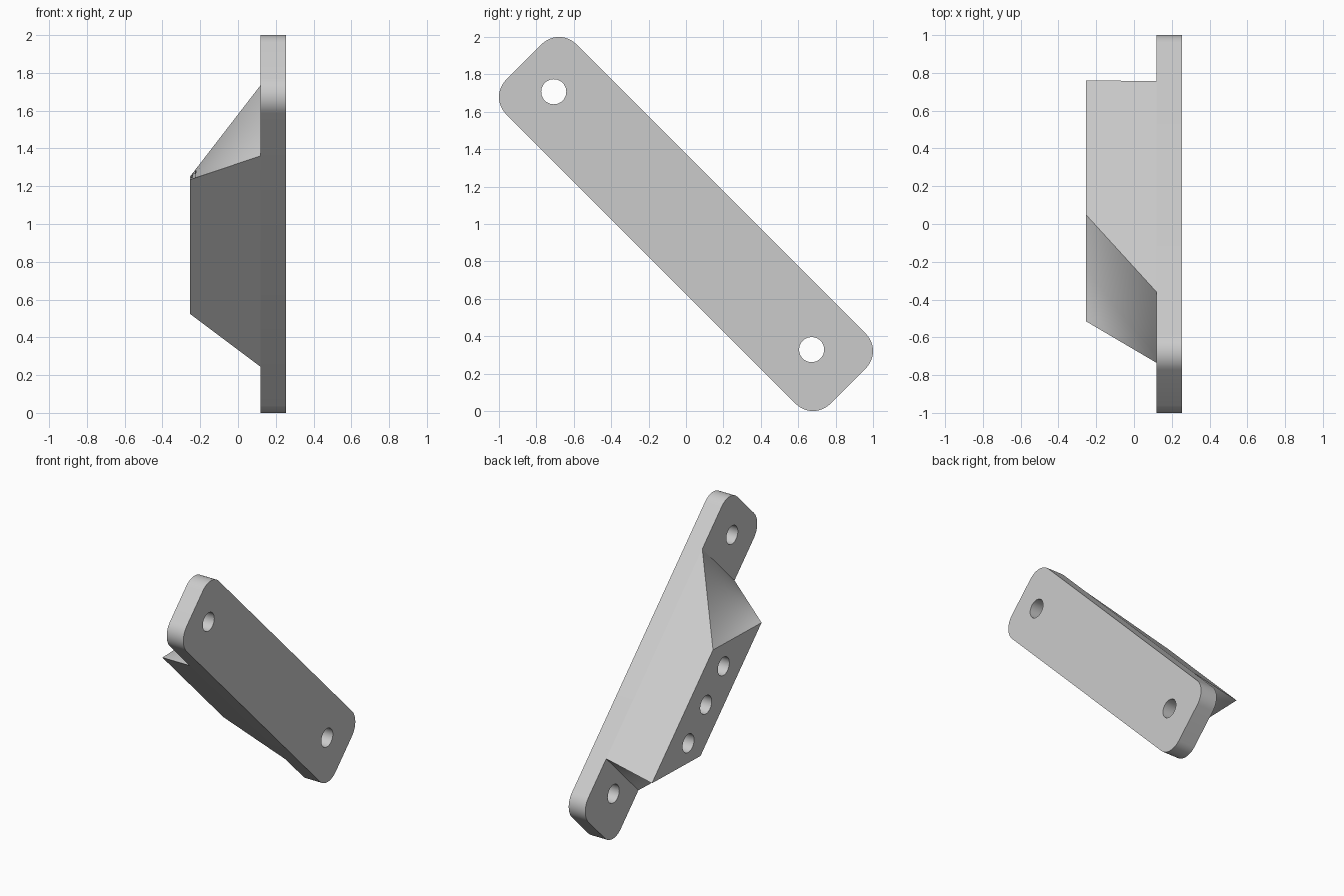
import bpy, bmesh
from math import radians
from mathutils import Matrix, Vector

cube = bpy.data.objects.get("Cube")
if cube:
    bpy.data.objects.remove(cube, do_unlink=True)

# Local frame: x across, y along the bar, z across its width; then tilted
TILT = Matrix.Translation((0, 0, 1)) @ Matrix.Rotation(radians(-45), 4, "X")
HALF_L, HALF_W, CORNER = 1.2254, 0.265, 0.13
X_OUT, X_MID, X_BACK = -0.255, 0.12, 0.255
HOLE_R = 0.067

grey = bpy.data.materials.new("plain_grey")
grey.use_nodes = True
colour = (0.6, 0.6, 0.6, 1)
grey.diffuse_color = colour
grey.node_tree.nodes["Principled BSDF"].inputs["Base Color"].default_value = colour


def make_object(name, bm):
    bmesh.ops.recalc_face_normals(bm, faces=bm.faces)
    mesh = bpy.data.meshes.new(name)
    bm.to_mesh(mesh)
    bm.free()
    mesh.transform(TILT)
    mesh.materials.append(grey)
    obj = bpy.data.objects.new(name, mesh)
    bpy.context.collection.objects.link(obj)
    return obj


def drill(obj, x0, x1, centres):
    """Cut round holes running along x from x0 to x1."""
    bm = bmesh.new()
    for y, z in centres:
        place = Matrix.Translation(((x0 + x1) / 2, y, z)) @ Matrix.Rotation(radians(90), 4, "Y")
        bmesh.ops.create_cone(bm, cap_ends=True, segments=40, radius1=HOLE_R,
                              radius2=HOLE_R, depth=x1 - x0, matrix=place)
    cutter = make_object("hole_cutter", bm)
    cutter.hide_render = True
    mod = obj.modifiers.new("holes", "BOOLEAN")
    mod.operation, mod.solver, mod.object = "DIFFERENCE", "EXACT", cutter
    select(obj)
    bpy.ops.object.modifier_apply(modifier=mod.name)
    bpy.data.objects.remove(cutter, do_unlink=True)
    bpy.ops.object.shade_smooth_by_angle(angle=radians(25))


def select(obj):
    bpy.ops.object.select_all(action="DESELECT")
    obj.select_set(True)
    bpy.context.view_layer.objects.active = obj


# Mounting plate: box with rounded corners and two through holes
bm = bmesh.new()
bmesh.ops.create_cube(bm, size=1, matrix=Matrix.Translation(((X_MID + X_BACK) / 2, 0, 0))
                      @ Matrix.Diagonal((X_BACK - X_MID, 2 * HALF_L, 2 * HALF_W, 1)))
corners = [e for e in bm.edges if abs(e.verts[0].co.x - e.verts[1].co.x) > 0.01]
bmesh.ops.bevel(bm, geom=corners, offset=CORNER, segments=12, profile=0.5, affect="EDGES")
plate = make_object("mounting_plate", bm)
drill(plate, 0, 0.4, [(-1.0, 0), (0.95, 0)])

# Raised block: rectangle on the plate lofted to a slanted outer face
base = [Vector(p) for p in ((X_MID, -0.775, HALF_W), (X_MID, -0.775, -HALF_W),
                            (X_MID, 0.805, -HALF_W), (X_MID, 0.805, HALF_W))]
outer = [Vector(p) for p in ((X_OUT, -0.141, 0.212), (X_OUT, -0.53, -0.198),
                             (X_OUT, 0.474, -0.198), (X_OUT, 0.863, 0.212))]
N = 16
bm = bmesh.new()
rings = []
for i in range(N + 1):
    a, b, c, d = (p.lerp(q, i / N) for p, q in zip(base, outer))
    ring = [a.lerp(b, j / N) for j in range(N + 1)] + [c.lerp(d, j / N) for j in range(N + 1)]
    rings.append([bm.verts.new(p) for p in ring])
for lower, upper in zip(rings, rings[1:]):
    for j in range(len(lower)):
        k = (j + 1) % len(lower)
        bm.faces.new((lower[j], lower[k], upper[k], upper[j]))
bm.faces.new(rings[0])
bm.faces.new(rings[-1])
block = make_object("raised_block", bm)

# Three blind holes in the outer face
drill(block, X_OUT - 0.1, X_OUT + 0.25, [(0.18 + s * 0.29, 0.007) for s in (-1, 0, 1)])
